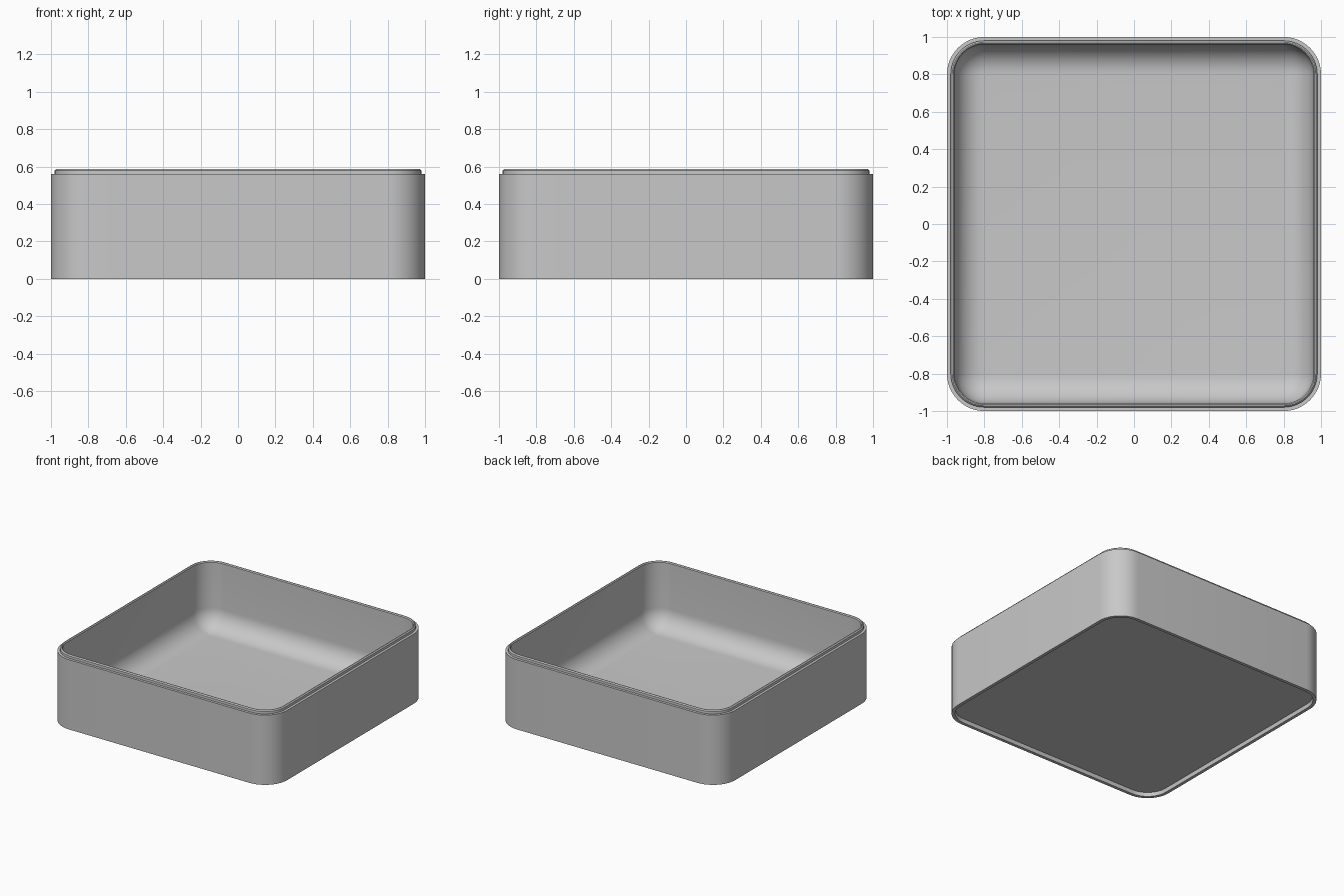
import bpy
import bmesh
from math import sin, cos, pi, radians

cube = bpy.data.objects.get("Cube")
if cube:
    bpy.data.objects.remove(cube, do_unlink=True)

CORE = 0.8          # centre of each rounded corner
CORNER_STEPS = 12
FILLET_STEPS = 10

# Plain grey plastic
grey = bpy.data.materials.new("light grey")
grey.use_nodes = True
colour = (0.58, 0.58, 0.58, 1)
grey.diffuse_color = colour
grey.node_tree.nodes["Principled BSDF"].inputs["Base Color"].default_value = colour


def rounded_square(bm, half, z):
    """Ring of vertices around a square with concentric rounded corners."""
    radius = half - CORE
    ring = []
    for corner in range(4):
        mid = pi / 4 + corner * pi / 2
        cx = CORE if cos(mid) > 0 else -CORE
        cy = CORE if sin(mid) > 0 else -CORE
        for step in range(CORNER_STEPS + 1):
            a = (corner + step / CORNER_STEPS) * pi / 2
            ring.append(bm.verts.new((cx + radius * cos(a), cy + radius * sin(a), z)))
    return ring


# Wall section from the recessed underside, over the stacking lip, to the floor
floor_z, inner, fillet = 0.06, 0.96, 0.155
section = [
    (0.97, 0.03), (0.975, 0.0),                 # underside recess
    (1.0, 0.0), (1.0, 0.56),                    # foot rim and outer wall
    (0.98, 0.56), (0.98, 0.58), (0.972, 0.588), # shoulder and lip
    (0.966, 0.588), (inner, 0.58),
]
for i in range(FILLET_STEPS + 1):               # fillet into the floor
    a = pi / 2 * i / FILLET_STEPS
    section.append((inner - fillet + fillet * cos(a),
                    floor_z + fillet - fillet * sin(a)))

bm = bmesh.new()
rings = [rounded_square(bm, half, z) for half, z in section]
for low, high in zip(rings, rings[1:]):
    for i in range(len(low)):
        j = (i + 1) % len(low)
        bm.faces.new((low[i], low[j], high[j], high[i]))
bm.faces.new(rings[0])
bm.faces.new(rings[-1])
bmesh.ops.recalc_face_normals(bm, faces=bm.faces)

mesh = bpy.data.meshes.new("stacking_tray")
bm.to_mesh(mesh)
bm.free()
mesh.materials.append(grey)
tray = bpy.data.objects.new("stacking_tray", mesh)
bpy.context.collection.objects.link(tray)

bpy.ops.object.select_all(action="DESELECT")
tray.select_set(True)
bpy.context.view_layer.objects.active = tray
bpy.ops.object.shade_smooth_by_angle(angle=radians(30))
